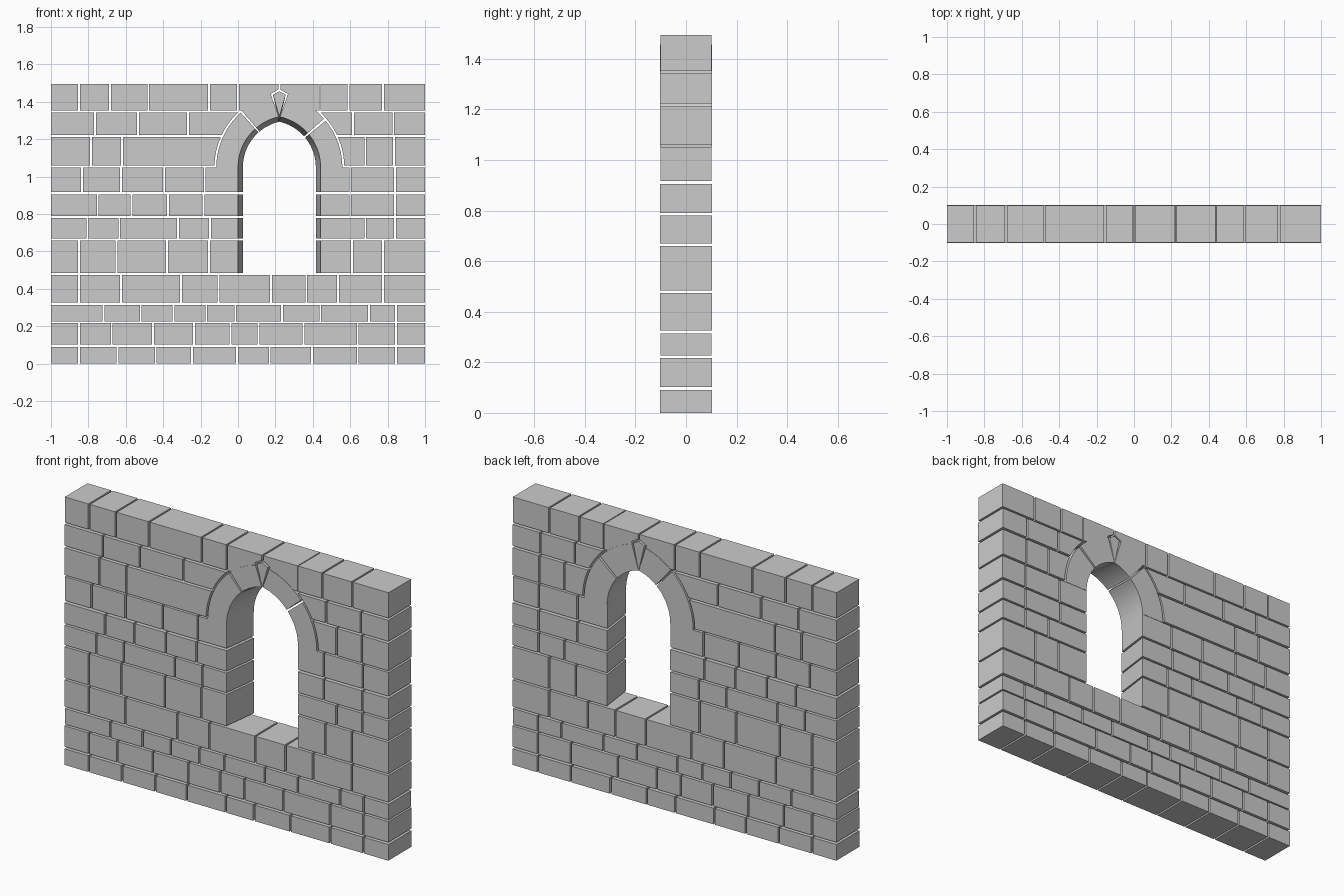
import bpy, bmesh
from math import cos, sin, radians, sqrt, degrees, acos

if "Cube" in bpy.data.objects:
    bpy.data.objects.remove(bpy.data.objects["Cube"])

G = 0.005                      # half a joint
D = 0.102                      # half wall depth
CX, SPRING = 0.221, 1.05       # window centre, arch springing height
HALF, TAPER = 0.221, 0.026     # front half width, narrowing towards the back
OFF = 0.055                    # arc centre offset past the window centre
R_IN, R_OUT = HALF + OFF, 0.392


def prism(name, front, back=None, d=D):
    """Solid between a front (-y) and a back (+y) x,z profile."""
    back = back or front
    bm = bmesh.new()
    f = [bm.verts.new((x, -d, z)) for x, z in front]
    b = [bm.verts.new((x, d, z)) for x, z in back]
    n = len(f)
    bm.faces.new(f)
    bm.faces.new(b[::-1])
    for i in range(n):
        j = (i + 1) % n
        bm.faces.new((f[j], f[i], b[i], b[j]))
    bmesh.ops.recalc_face_normals(bm, faces=bm.faces)
    me = bpy.data.meshes.new(name)
    bm.to_mesh(me)
    bm.free()
    ob = bpy.data.objects.new(name, me)
    bpy.context.collection.objects.link(ob)


def rect(x0, x1, z0, z1):
    return [(x0, z0), (x1, z0), (x1, z1), (x0, z1)]


def course(name, edges, z0, z1, d):
    """Row of plain blocks; joints removed except at the wall ends."""
    for i, (a, b) in enumerate(zip(edges, edges[1:])):
        a += G if a > -1 else 0
        b -= G if b < 1 else 0
        prism(f"{name}_block_{i + 1}", rect(a, b, z0, z1), d=d)


def mirror(pts):
    return [(2 * CX - x, z) for x, z in pts]


# Full courses below the window
for name, z0, z1, d, joints in [
    ("course_1", 0.0, 0.09, D, [-.85, -.645, -.44, -.245, -.005, .17, .395, .64, .845]),
    ("course_2", .102, .218, D, [-.85, -.675, -.455, -.235, -.04, .11, .35, .64, .845]),
    ("course_3", .227, .314, .1, [-.72, -.52, -.345, -.17, -.015, .235, .44, .70, .845]),
    ("course_4", .326, .475, D, [-.85, -.625, -.305, -.105, .177, .365, .535, .775]),
]:
    course(name, [-1] + joints + [1], z0, z1, d)

# Courses beside the window, with splayed jamb blocks
for name, z0, z1, d, left, right in [
    ("course_5", .485, .66, D, [-.85, -.65, -.38, -.155], [.61, .775]),
    ("course_6", .67, .78, D, [-.805, -.635, -.32, -.15], [.68, .84]),
    ("course_7", .79, .905, D, [-.75, -.57, -.375, -.185], [.60, .84]),
    ("course_8", .917, 1.05, .1, [-.835, -.625, -.395, -.178], [.60, .84]),
]:
    course(name + "_left", [-1] + left, z0, z1, d)
    course(name + "_right", right + [1], z0, z1, d)
    xl, xr = CX - HALF, CX + HALF
    prism(name + "_left_jamb", rect(left[-1] + G, xl, z0, z1),
          rect(left[-1] + G, xl + TAPER, z0, z1), d)
    prism(name + "_right_jamb", rect(xr, right[0] - G, z0, z1),
          rect(xr - TAPER, right[0] - G, z0, z1), d)


# Courses beside the arch, with blocks cut to its outer curve
def curve_edge(z0, z1, n=8):
    r = R_OUT + 2 * G
    zs = [z0 + (z1 - z0) * i / n for i in range(n + 1)]
    return [(CX + OFF - sqrt(r * r - (z - SPRING) ** 2), z) for z in zs]


for name, z0, z1, d, left, right in [
    ("course_9", 1.06, 1.212, D, [-.785, -.62], [.68, .835]),
    ("course_10", 1.224, 1.342, D, [-.765, -.535, -.267], [.615, .83]),
]:
    course(name + "_left", [-1] + left, z0, z1, d)
    course(name + "_right", right + [1], z0, z1, d)
    edge = curve_edge(z0, z1)
    prism(name + "_left_arch_block", [(left[-1] + G, z1), (left[-1] + G, z0)] + edge, d=d)
    prism(name + "_right_arch_block",
          [(right[0] - G, z1), (right[0] - G, z0)] + mirror(edge), d=d)

# Top course, notched around the keystone
course("top_left", [-1, -.85, -.685, -.48, -.155, 0], 1.353, 1.495, .1)
course("top_right", [.437, .59, .775, 1], 1.353, 1.495, .1)
notch = [(G, 1.353), (CX - .019, 1.353), (CX - .046, 1.443),
         (CX - G, 1.466), (CX - G, 1.495), (G, 1.495)]
prism("top_centre_left", notch, d=.1)
prism("top_centre_right", mirror(notch), d=.1)


# Arch stones
def arc(r, a0, a1, n):
    return [(CX + OFF + r * cos(radians(a0 + (a1 - a0) * i / n)),
             SPRING + r * sin(radians(a0 + (a1 - a0) * i / n))) for i in range(n + 1)]


def arch_stone(name, o0, o1, i0, i1, b1, n, flip=False):
    """Outer angles o0-o1, inner front angles i0-i1, inner back end b1."""
    outer = arc(R_OUT, o0, o1, n)
    front = outer + arc(R_IN, i1, i0, n)
    back = outer + arc(R_IN - TAPER, b1, i0, n)
    if flip:
        front, back = mirror(front), mirror(back)
    prism(name, front, back)


end_f = degrees(acos(-(OFF + .003) / R_IN))
end_b = degrees(acos(-(OFF + .001) / (R_IN - TAPER)))
end_o = degrees(acos(-(OFF + .042) / R_OUT))
for side, flip, joint, w in [("left", False, 131, .8), ("right", True, 139.5, 1.0)]:
    arch_stone(f"arch_{side}_lower", 180, joint + w, 180, joint + w, joint + w, 10, flip)
    arch_stone(f"arch_{side}_upper", joint - w, end_o, joint - w, end_f, end_b, 7, flip)

# Keystone
tip_f = SPRING + sqrt(R_IN ** 2 - OFF ** 2)
tip_b = SPRING + sqrt((R_IN - TAPER) ** 2 - OFF ** 2)
shoulders = [(CX + .034, 1.438), (CX, 1.456), (CX - .034, 1.438)]
prism("keystone", [(CX, tip_f)] + shoulders, [(CX, tip_b)] + shoulders)
